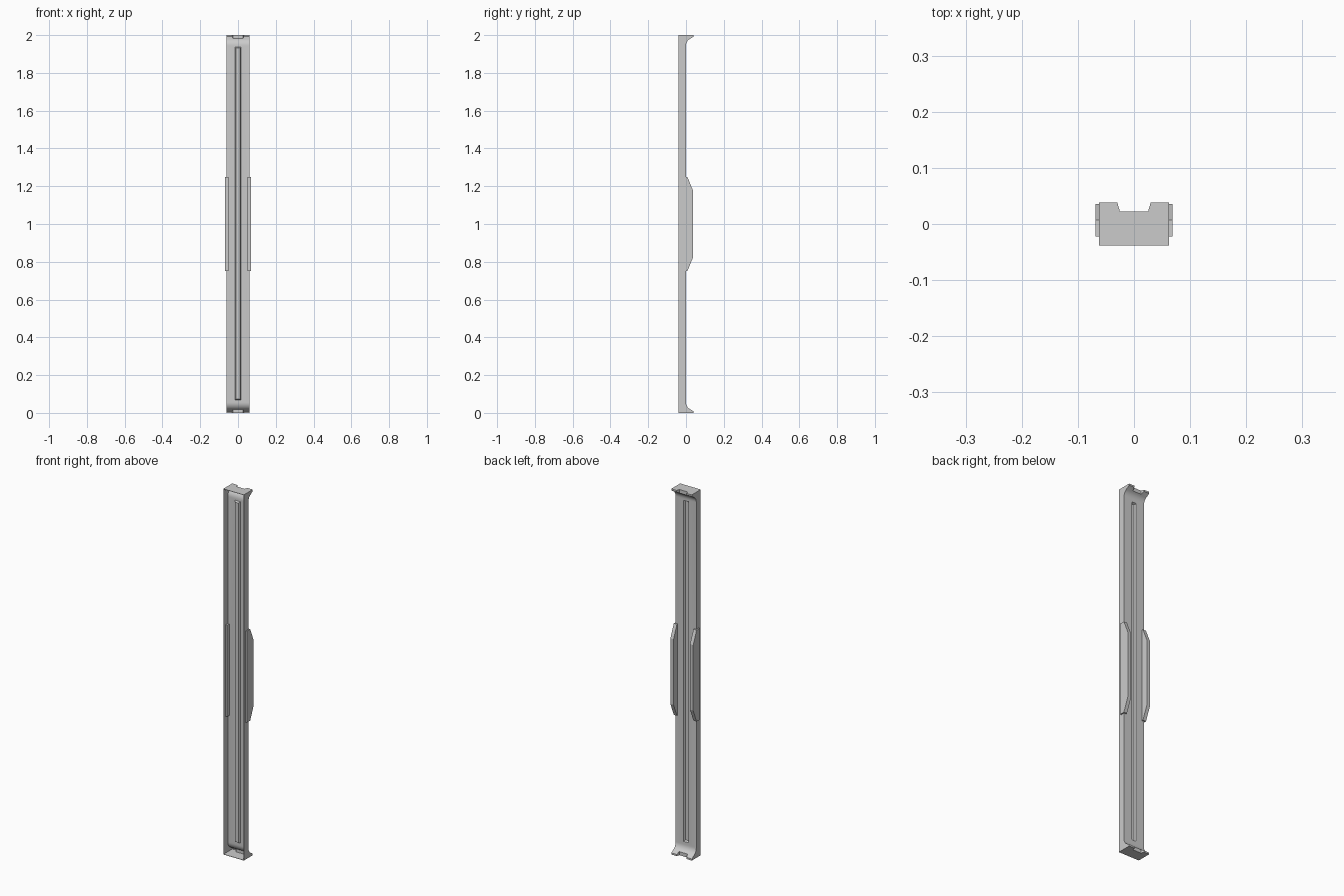
import bpy, bmesh
from math import sin, cos, radians

if "Cube" in bpy.data.objects:
    bpy.data.objects.remove(bpy.data.objects["Cube"])

T = 0.002            # sheet thickness
W = 0.0622           # half width of the channel
F, B = -0.0385, 0.0385   # front and back limits
H = 2.0


def finish(name, bm):
    bmesh.ops.recalc_face_normals(bm, faces=bm.faces)
    me = bpy.data.meshes.new(name)
    bm.to_mesh(me)
    bm.free()
    ob = bpy.data.objects.new(name, me)
    bpy.context.collection.objects.link(ob)
    return ob


def prism(name, yz, x0, x1):
    """Extrude a closed (y, z) outline along x."""
    bm = bmesh.new()
    face = bm.faces.new([bm.verts.new((x0, y, z)) for y, z in yz])
    ext = bmesh.ops.extrude_face_region(bm, geom=[face])
    bmesh.ops.translate(bm, vec=(x1 - x0, 0, 0),
                        verts=[v for v in ext['geom'] if isinstance(v, bmesh.types.BMVert)])
    return finish(name, bm)


def taper(name, rings):
    """Convex block from two rectangles at given y: (y, half_x, z0, z1)."""
    bm = bmesh.new()
    quads = [[bm.verts.new(p) for p in ((-hx, y, z0), (hx, y, z0), (hx, y, z1), (-hx, y, z1))]
             for y, hx, z0, z1 in rings]
    a, b = quads
    bm.faces.new(a)
    bm.faces.new(b[::-1])
    for i in range(4):
        j = (i + 1) % 4
        bm.faces.new((a[j], a[i], b[i], b[j]))
    return finish(name, bm)


def subtract(ob, cutter):
    mod = ob.modifiers.new("cut", 'BOOLEAN')
    mod.operation, mod.solver, mod.object = 'DIFFERENCE', 'EXACT', cutter
    bpy.context.view_layer.objects.active = ob
    bpy.ops.object.modifier_apply(modifier=mod.name)
    bpy.data.objects.remove(cutter)


def channel_outline(t, front):
    """Side profile with curved flares at both ends, inset by t."""
    r = 0.04
    half = [(front, t), (B - t, t), (B - t, 0.009 - t * 0.8)]
    for a in range(50, -1, -10):
        half.append((r - (r + t) * cos(radians(a)), 0.055 - (r + t) * sin(radians(a))))
    return half + [(y, H - z) for y, z in reversed(half)]


def bead(name, o):
    """Long pressed bead with sloped sides, grown by o."""
    z0, z1 = 0.07, 1.935
    return taper(name, [(0.002, 0.015 + o, z0 - 0.001 - o, z1 + 0.001 + o),
                        (-0.010 - o, 0.009 + o, z0 + 0.006 - o, z1 - 0.006 + o)])


def notch(name, o, top):
    """Trapezoid notch in the lip of one end."""
    z0, z1 = (H - 0.04, H + 0.02) if top else (-0.02, 0.04)
    return taper(name, [(0.022 - o, 0.025 + o, z0, z1), (0.046, 0.032 + o, z0, z1)])


# Channel: outer body minus hollow front, with bead and end notches
channel = prism("channel", channel_outline(0, F), -W, W)
hollow = prism("hollow", channel_outline(T, F - 0.02), -W + T, W - T)
subtract(hollow, bead("bead_outer", T))
subtract(channel, bead("bead_inner", 0))
for top in (False, True):
    subtract(hollow, notch("notch_outer", T, top))
    subtract(channel, notch("notch_inner", 0, top))
subtract(channel, hollow)

bpy.ops.object.select_all(action='DESELECT')
channel.select_set(True)
bpy.context.view_layer.objects.active = channel
bpy.ops.object.shade_smooth_by_angle(angle=radians(25))

# Chamfered side plates at mid height, passing through the flanges
plate = [(-0.022, 0.75), (0.007, 0.75), (0.036, 0.82),
         (0.036, 1.18), (0.007, 1.25), (-0.022, 1.25)]
for side, s in (("left", -1), ("right", 1)):
    prism(side + "_side_plate", plate, s * 0.05, s * 0.069)
